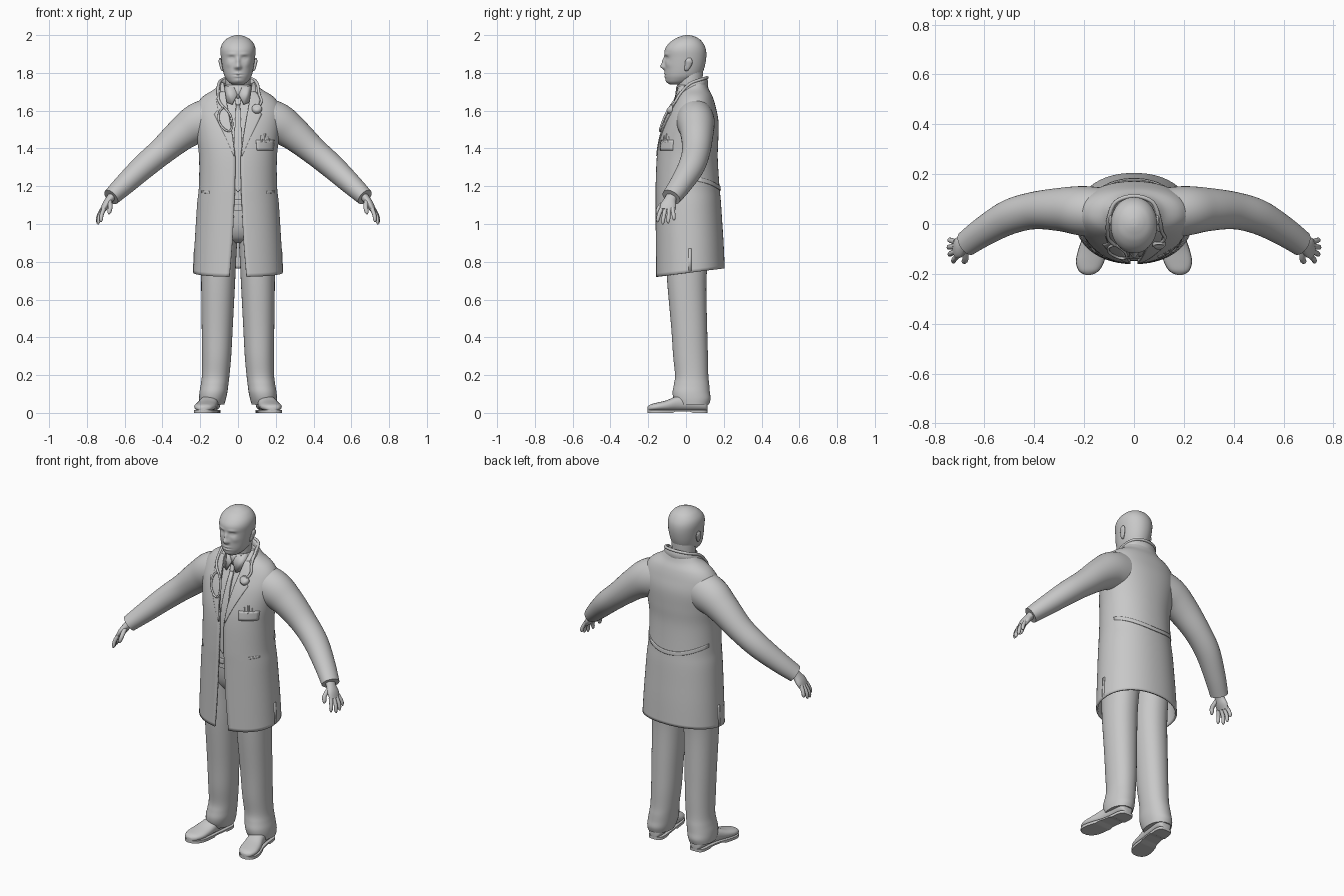
import bpy, bmesh, math
from mathutils import Vector

GREY = bpy.data.materials.new("plain_grey")
GREY.diffuse_color = (0.58, 0.58, 0.58, 1)


def smooth(rows, n):
    """Catmull-Rom interpolation of key rows."""
    out = []
    for i in range(len(rows) - 1):
        a, b = rows[max(i - 1, 0)], rows[i]
        c, d = rows[i + 1], rows[min(i + 2, len(rows) - 1)]
        for k in range(n):
            t = k / n
            out.append(tuple(0.5 * (2 * q + (r - p) * t + (2 * p - 5 * q + 4 * r - s) * t * t
                                    + (3 * q - p - 3 * r + s) * t ** 3)
                             for p, q, r, s in zip(a, b, c, d)))
    return out + [tuple(rows[-1])]


def power(v, n):
    return math.copysign(abs(v) ** (2 / n), v)


def loft(name, rings, closed=True, cap=True, mirror=False, thick=0, angle=40):
    bm = bmesh.new()
    vs = [[bm.verts.new(p) for p in r] for r in rings]
    m = len(rings[0])
    for a, b in zip(vs, vs[1:]):
        for j in range(m if closed else m - 1):
            k = (j + 1) % m
            bm.faces.new((a[j], a[k], b[k], b[j]))
    if closed and cap:
        bm.faces.new(vs[0])
        bm.faces.new(vs[-1])
    bmesh.ops.recalc_face_normals(bm, faces=bm.faces)
    me = bpy.data.meshes.new(name)
    bm.to_mesh(me)
    bm.free()
    me.materials.append(GREY)
    for p in me.polygons:
        p.use_smooth = True
    me.set_sharp_from_angle(angle=math.radians(angle))
    ob = bpy.data.objects.new(name, me)
    bpy.context.collection.objects.link(ob)
    if thick:
        mod = ob.modifiers.new("thickness", 'SOLIDIFY')
        mod.thickness, mod.offset = thick, 0
    if mirror:
        ob.modifiers.new("mirror", 'MIRROR').use_mirror_merge = False
    return ob


def level_ring(z, cx, hw, yf, yb, n=2.3, seg=40):
    cy, hd = (yf + yb) / 2, (yb - yf) / 2
    return [(cx + hw * power(math.sin(2 * math.pi * j / seg), n),
             cy - hd * power(math.cos(2 * math.pi * j / seg), n), z) for j in range(seg)]


def tube(name, rows, n=5, seg=20, ref=(0, 1, 0), mirror=False):
    """Rows are x, y, z, radius across, radius along ref."""
    rows = smooth(rows, n)
    pts = [Vector(r[:3]) for r in rows]
    rings = []
    for i, p in enumerate(pts):
        t = (pts[min(i + 1, len(pts) - 1)] - pts[max(i - 1, 0)]).normalized()
        b = Vector(ref) - t * t.dot(Vector(ref))
        b.normalize()
        a = t.cross(b)
        rings.append([p + a * rows[i][3] * math.cos(2 * math.pi * j / seg)
                      + b * rows[i][4] * math.sin(2 * math.pi * j / seg) for j in range(seg)])
    return loft(name, rings, mirror=mirror, angle=60)


# coat: z, half width, front, back, opening
COAT = smooth([(.72, .232, -.156, .2, .045), (.9, .224, -.156, .193, .03),
               (1.1, .212, -.156, .181, .02), (1.2, .202, -.156, .172, .016),
               (1.35, .201, -.15, .163, .014), (1.45, .212, -.136, .166, .028),
               (1.55, .225, -.106, .166, .045), (1.62, .218, -.073, .152, .056),
               (1.67, .184, -.048, .137, .064), (1.71, .122, -.026, .117, .07),
               (1.745, .088, .0, .105, .074)], 6)
N = 2.15


def coat_row(z):
    for a, b in zip(COAT, COAT[1:]):
        if z <= b[0]:
            t = max(0, (z - a[0]) / (b[0] - a[0]))
            return [p + (q - p) * t for p, q in zip(a, b)]
    return COAT[-1]


def coat_y(x, z, off, back=False):
    _, hw, yf, yb, _ = coat_row(z)
    d = (yb - yf) / 2 * max(0, 1 - min(1, abs(x) / hw) ** N) ** (1 / N)
    return (yf + yb) / 2 + (d + off if back else -d - off)


def patch(name, rows, off, thick=.008, back=False, mirror=False, cols=8, n=4, droop=0):
    """Cloth piece lying on the coat; rows are z, left x, right x."""
    fine = [tuple(p + (q - p) * k / n for p, q in zip(a, b))
            for a, b in zip(rows, rows[1:]) for k in range(n)] + [rows[-1]]
    rings = []
    for z, l, r in fine:
        ring = []
        for j in range(cols + 1):
            x = l + (r - l) * j / cols
            h = z + droop * (x / .2) ** 2
            ring.append((x, coat_y(x, h, off, back), h))
        rings.append(ring)
    return loft(name, rings, closed=False, mirror=mirror, thick=thick)


rings = []
for z, hw, yf, yb, gap in COAT:
    g = math.asin((gap / hw) ** (N / 2))
    ring = []
    for j in range(73):
        th = g + (2 * math.pi - 2 * g) * j / 72
        y = (yf + yb) / 2 - (yb - yf) / 2 * power(math.cos(th), N)
        lift = .045 * (y - yf) / (yb - yf) * max(0, (1 - z) / .28)
        ring.append((hw * power(math.sin(th), N), y, z + lift))
    rings.append(ring)
loft("coat", rings, closed=False, thick=.01)

# sleeves
tube("sleeves", [(.08, .04, 1.56, .12, .1), (.2, .052, 1.537, .11, .1),
                 (.29, .058, 1.482, .09, .088), (.4, .054, 1.388, .073, .075),
                 (.5, .028, 1.303, .066, .07), (.6, -.028, 1.21, .056, .06),
                 (.672, -.078, 1.142, .046, .052)], n=6, seg=36, mirror=True)

# lapels, collar, pockets and belt
patch("lapels", [(1.36, .016, .022), (1.46, .028, .066), (1.58, .048, .125), (1.605, .053, .105),
                 (1.66, .062, .115), (1.7, .068, .095)], .006, .006, mirror=True)
tube("coat_collar", [(.1, -.02, 1.685, .01, .016), (.096, .03, 1.722, .012, .022),
                     (.07, .083, 1.742, .012, .026), (0, .105, 1.745, .012, .028),
                     (-.07, .083, 1.742, .012, .026), (-.096, .03, 1.722, .012, .022),
                     (-.1, -.02, 1.685, .01, .016)], ref=(0, 0, 1))
patch("breast_pocket", [(1.39, .1, .185), (1.445, .095, .19)], .006, .006)
patch("side_pocket_slits", [(1.155, .15, .19), (1.168, .15, .19)], .006, .006, mirror=True, droop=.01)
patch("back_belt", [(1.178, -.194, .194), (1.2, -.194, .194)], .007, .007, back=True, cols=40, droop=.05)
for i, (x, h) in enumerate([(.125, 1.468), (.145, 1.478), (.165, 1.464)]):
    tube(f"pocket_pen_{i + 1}", [(x, coat_y(x, 1.43, .006), 1.43, .005, .005),
                                 (x - .003, coat_y(x, h, .006), h, .005, .005)], n=2, seg=8)
# side slit seams
loft("side_slits", [[(coat_row(z - .02)[1] + .004, y, z) for y in (.012, .028)]
                    for z in (.745, .8, .87)], closed=False, mirror=True, thick=.006)

# shirt body, tie and shirt collar
loft("shirt", [level_ring(z, 0, hw * .88, yf + .022, yb - .02, N)
               for z, hw, yf, yb, _ in COAT if z > 1.05])
patch("tie", [(1.17, -.003, .003), (1.2, -.026, .026), (1.45, -.02, .02),
              (1.63, -.011, .011)], -.013, thick=.009)
patch("tie_knot", [(1.63, -.011, .011), (1.645, -.014, .014), (1.68, -.017, .017)], -.009, thick=.012)
loft("shirt_collar", [level_ring(z, 0, w, f, b, 2) for z, w, f, b in
                      [(1.66, .088, -.045, .1), (1.7, .077, -.05, .094), (1.735, .069, -.046, .09)]],
     cap=False, thick=.005)
loft("shirt_collar_points", [[(.004, -.054, 1.685), (.02, -.05, 1.722)],
                             [(.03, -.066, 1.632), (.05, -.036, 1.728)],
                             [(.066, -.048, 1.645), (.071, -.006, 1.735)]],
     closed=False, mirror=True, thick=.005)

# trousers and hips
legs = smooth([(.045, .138, .066, -.05, .122), (.075, .135, .071, -.066, .13),
               (.11, .13, .074, -.071, .126), (.15, .124, .073, -.064, .123),
               (.2, .118, .073, -.058, .118),
               (.3, .113, .077, -.068, .116), (.45, .11, .082, -.078, .112),
               (.7, .105, .09, -.1, .108), (.88, .1, .094, -.108, .125),
               (.98, .09, .094, -.11, .13)], 5)
loft("trouser_legs", [level_ring(*r, n=2.15) for r in legs], mirror=True)
loft("trouser_hips", [level_ring(*r) for r in smooth(
    [(.9, 0, .08, -.05, .09), (.93, 0, .15, -.09, .12), (1.0, 0, .178, -.118, .135),
     (1.14, 0, .172, -.13, .142)], 5)])
patch("trouser_belt", [(1.1, -.09, .09), (1.13, -.09, .09)], -.021, .006)

# shoes: y, centre x, half width, top height
shoe = smooth([(.114, .137, .012, .06), (.108, .137, .034, .075), (.08, .138, .045, .09),
               (.02, .143, .046, .1), (-.04, .153, .048, .092), (-.1, .167, .055, .068),
               (-.15, .176, .056, .055), (-.185, .181, .042, .046), (-.2, .183, .022, .036),
               (-.204, .183, .008, .03)], 4)
rings = []
for y, cx, hw, top in shoe:
    c, h = (top + .01) / 2, (top - .01) / 2
    rings.append([(cx + hw * power(math.cos(math.pi * j / 12), 2.3), y,
                   c + h * power(math.sin(math.pi * j / 12), 2.3)) for j in range(24)])
loft("shoes", rings, mirror=True)
rings = []
for y, cx, hw, _ in shoe:
    b = 0 if y > .03 or y < -.06 else .007
    rings.append([(cx + s * (hw + .001), y, z) for s, z in ((-1, b), (1, b), (1, .016), (-1, .016))])
loft("shoe_soles", rings, mirror=True, angle=30)

# hands
tube("palms", [(.655, -.068, 1.16, .024, .03), (.68, -.083, 1.13, .021, .031),
               (.7, -.093, 1.1, .02, .042), (.716, -.1, 1.072, .014, .04)], mirror=True)
for nm, b, m, t in [("index", (.71, -.13, 1.08), (.722, -.143, 1.048), (.726, -.152, 1.01)),
                    ("middle", (.715, -.11, 1.078), (.734, -.118, 1.04), (.741, -.124, .998)),
                    ("ring", (.718, -.09, 1.078), (.738, -.092, 1.042), (.745, -.095, 1.003)),
                    ("little", (.716, -.072, 1.083), (.735, -.066, 1.05), (.742, -.063, 1.02)),
                    ("thumb", (.68, -.105, 1.12), (.676, -.14, 1.09), (.684, -.155, 1.052))]:
    r = .012 if nm == "thumb" else .0105
    mid = tuple((p + 2 * q) / 3 for p, q in zip(m, t))
    tube(nm + "_fingers", [b + (r * 1.1, r * 1.1), m + (r, r), mid + (r * .9, r * .9),
                           t + (r * .3, r * .3)], n=4, seg=10, mirror=True)

# neck, head and face
loft("neck", [level_ring(z, 0, w, f, b, 2) for z, w, f, b in
              [(1.64, .072, -.03, .09), (1.7, .066, -.04, .085), (1.75, .065, -.046, .086),
               (1.8, .068, -.05, .09), (1.85, .06, -.04, .09)]])
bumps = [(0, 1.834, .014, .015, -.023), (0, 1.862, .010, .02, -.013),
         (.013, 1.829, .008, .008, -.005), (.034, 1.878, .017, .011, .010),
         (.034, 1.877, .010, .006, -.005), (.034, 1.899, .024, .008, -.004),
         (0, 1.797, .02, .006, -.005), (0, 1.781, .018, .006, -.005),
         (0, 1.789, .024, .003, .003), (0, 1.76, .018, .012, -.004), (.05, 1.845, .016, .016, -.004)]
head = smooth([(1.738, 0, .028, -.084, -.02), (1.75, 0, .048, -.1, .02), (1.768, 0, .063, -.107, .055),
               (1.79, 0, .074, -.111, .082), (1.83, 0, .083, -.112, .098), (1.88, 0, .09, -.113, .107),
               (1.92, 0, .093, -.113, .106), (1.95, 0, .086, -.096, .095), (1.975, 0, .067, -.068, .076),
               (1.99, 0, .043, -.038, .052), (1.998, 0, .02, -.014, .028), (2.0, 0, .004, .003, .011)], 9)
rings = []
for r in head:
    ring = []
    for x, y, z in level_ring(*r, n=2.1, seg=96):
        if y < -.03:
            for bx, bz, sx, sz, d in bumps:
                y += d * math.exp(-((abs(x) - bx) / sx) ** 2 - ((z - bz) / sz) ** 2)
        ring.append((x, y, z))
    rings.append(ring)
loft("head", rings, angle=80)
tube("ears", [(.078, .0, 1.812, .003, .006), (.085, .003, 1.82, .007, .012),
              (.091, .012, 1.845, .008, .018), (.095, .016, 1.864, .008, .019),
              (.093, .018, 1.878, .004, .009)], seg=16, mirror=True)


# stethoscope
def draped(pts, r=.007):
    return [(x, coat_y(x, z, .016), z, r, r) for x, z in pts]


tube("stethoscope_neck_tube",
     draped([(-.075, 1.615), (-.1, 1.65), (-.106, 1.69)])
     + [(-.102, .02, 1.742, .008, .008), (-.074, .088, 1.768, .008, .008), (0, .112, 1.775, .008, .008),
        (.074, .088, 1.768, .008, .008), (.102, .02, 1.742, .008, .008)]
     + draped([(.112, 1.69), (.124, 1.65), (.105, 1.615)]), n=6, seg=12, ref=(.1, .3, 1))
tube("stethoscope_ear_loop", draped([(-.075, 1.62), (-.1, 1.59), (-.1, 1.54), (-.07, 1.5), (-.04, 1.495),
                                     (-.03, 1.53), (-.042, 1.58), (-.075, 1.62)], .0055),
     seg=10, ref=(0, 1, 0))
y = coat_y(.1, 1.61, .016)
tube("stethoscope_chest_piece", [(.1, y + .012, 1.61, .026, .026), (.1, y - .004, 1.61, .026, .026),
                                 (.1, y - .012, 1.615, .012, .012)], n=2, seg=24, ref=(0, 0, 1))
